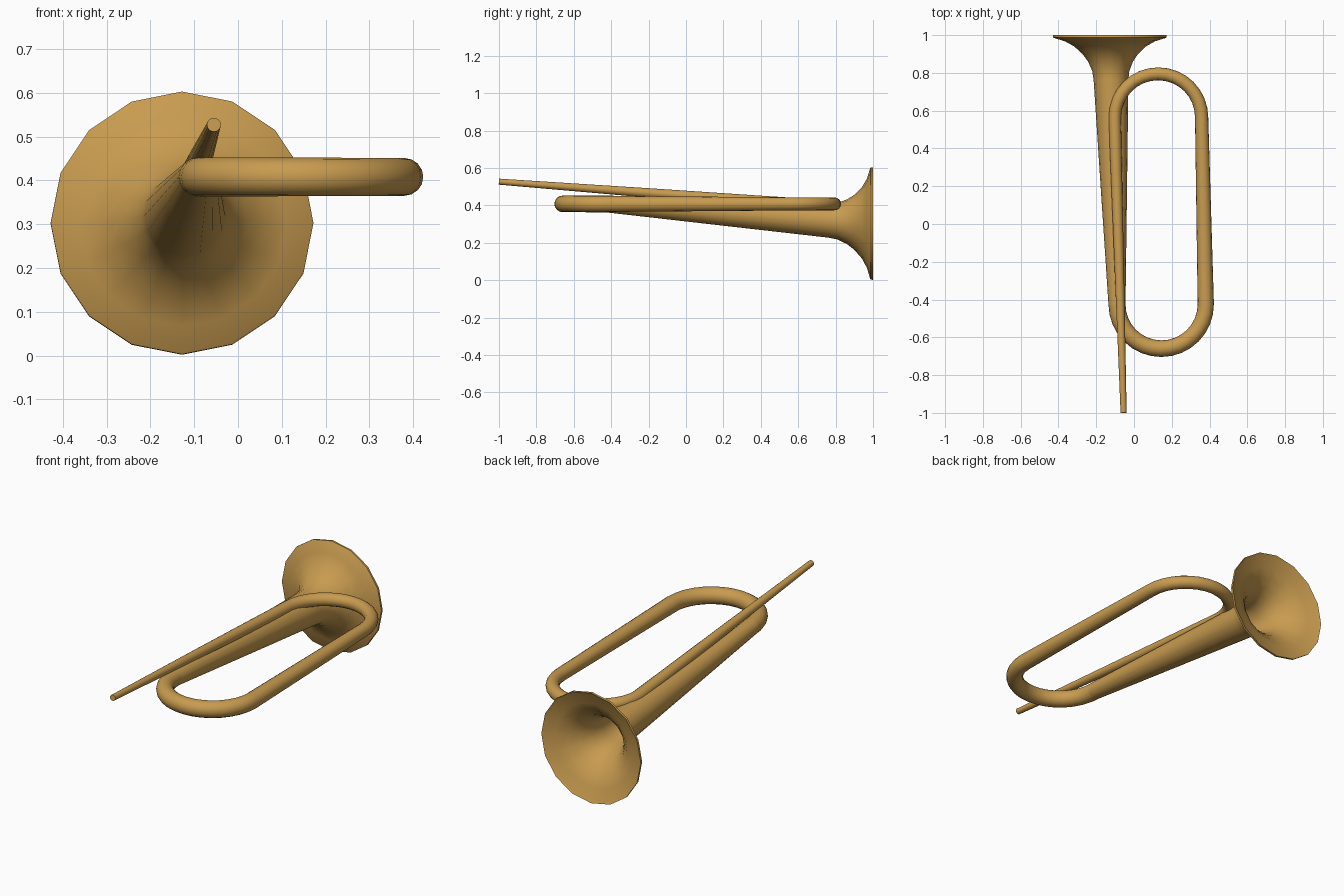
import bpy, bmesh, math
from mathutils import Vector

if "Cube" in bpy.data.objects:
    bpy.data.objects.remove(bpy.data.objects["Cube"])

SIDES = 16
brass = bpy.data.materials.new("brass")
brass.diffuse_color = (0.58, 0.33, 0.08, 1)
brass.use_nodes = True
brass.node_tree.nodes["Principled BSDF"].inputs["Base Color"].default_value = brass.diffuse_color


def sweep(name, stations, fixed_dir=None):
    """Skin rings along (point, radius) stations and cap both ends."""
    bm = bmesh.new()
    rings = []
    pts = [Vector(p) for p, r in stations]
    for i, (p, r) in enumerate(stations):
        t = fixed_dir or (pts[min(i + 1, len(pts) - 1)] - pts[max(i - 1, 0)]).normalized()
        side = t.cross(Vector((0, 0, 1))).normalized()
        up = side.cross(t)
        ring = []
        for k in range(SIDES):
            a = 2 * math.pi * k / SIDES
            ring.append(bm.verts.new(pts[i] + r * (math.cos(a) * side + math.sin(a) * up)))
        rings.append(ring)
    for a, b in zip(rings, rings[1:]):
        for k in range(SIDES):
            n = (k + 1) % SIDES
            bm.faces.new((a[k], a[n], b[n], b[k]))
    bm.faces.new(rings[0])
    bm.faces.new(rings[-1])
    bmesh.ops.recalc_face_normals(bm, faces=bm.faces)
    me = bpy.data.meshes.new(name)
    bm.to_mesh(me)
    bm.free()
    me.materials.append(brass)
    ob = bpy.data.objects.new(name, me)
    bpy.context.collection.objects.link(ob)
    bpy.ops.object.select_all(action='DESELECT')
    ob.select_set(True)
    bpy.context.view_layer.objects.active = ob
    bpy.ops.object.shade_smooth_by_angle(angle=math.radians(40))
    return ob


def arc(cx, cy, rad, a0, a1, r0, r1, z=0.408, n=16):
    """Half-turn stations in the horizontal plane."""
    out = []
    for i in range(n + 1):
        f = i / n
        a = math.radians(a0 + (a1 - a0) * f)
        out.append(((cx + rad * math.cos(a), cy + rad * math.sin(a), z), r0 + (r1 - r0) * f))
    return out


# Mouth pipe and looped tubing: straight pipe, back bend, front bend
tubing = [((-0.055, -1.0, 0.527), 0.016), ((-0.0785, -0.2175, 0.468), 0.025)]
tubing += arc(0.128, 0.565, 0.23, 180, 0, 0.033, 0.035)
tubing += arc(0.145, -0.425, 0.235, 0, -180, 0.043, 0.045)
sweep("looped_tubing", tubing)

# Bell: slanting cone, flared rim, then the inner wall back down the throat
Y0, START, END = -0.43, Vector((-0.09, -0.43, 0.408)), Vector((-0.128, 1.0, 0.302))


def axis(y):
    return START.lerp(END, (y - Y0) / (1 - Y0))


outer = [(-0.43, 0.045), (0.2, 0.07), (0.76, 0.092), (0.81, 0.098), (0.86, 0.119),
         (0.90, 0.147), (0.94, 0.190), (0.967, 0.238), (0.985, 0.296)]
rim = [(0.988, 0.3), (1.0, 0.3)]
inner = [(min(y + 0.008, 0.993), r - 0.008) for y, r in reversed(outer[1:])]
sweep("bell", [(axis(y), r) for y, r in outer + rim + inner], Vector((0, 1, 0)))
